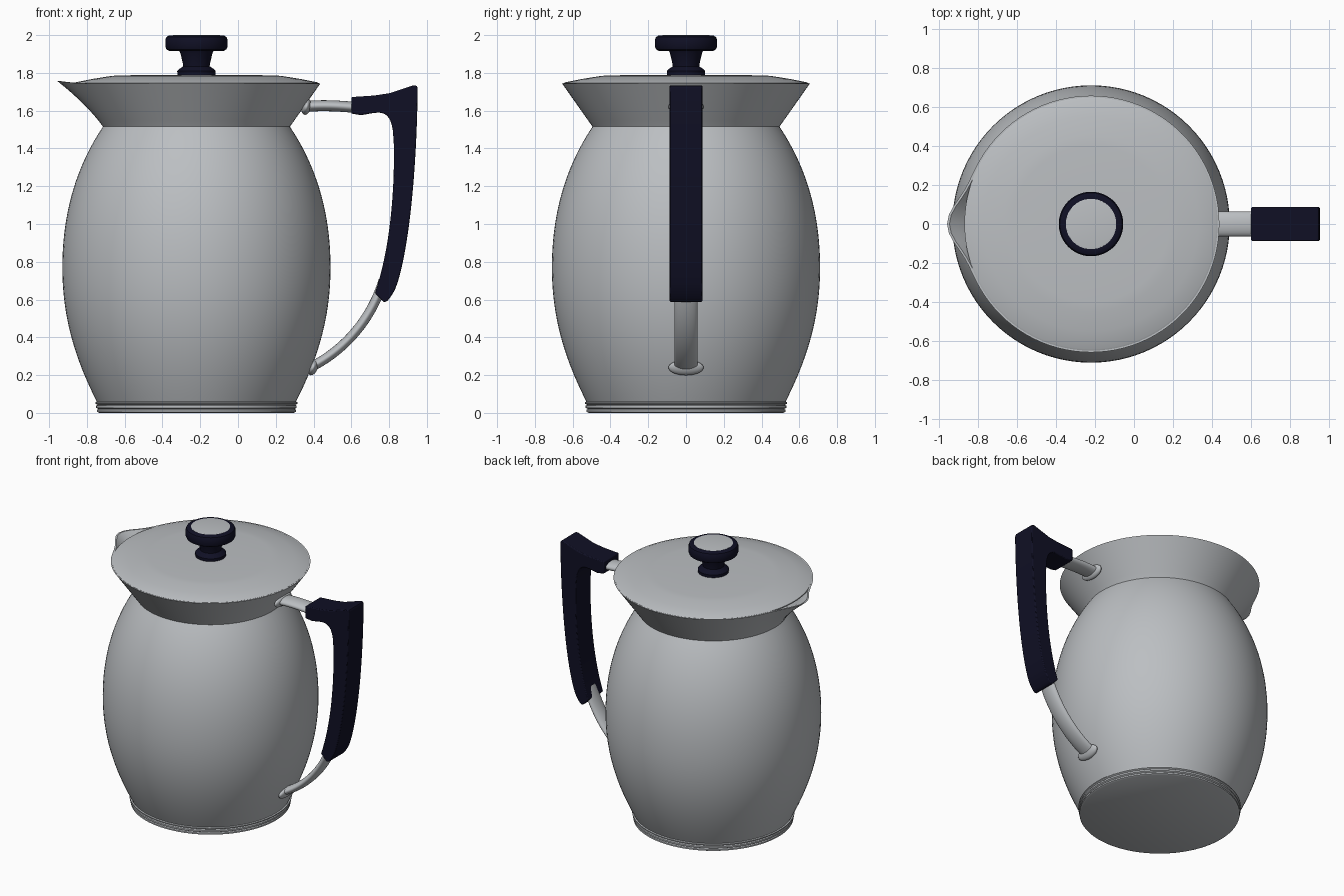
import bpy, bmesh, math
from mathutils import Vector
from mathutils.geometry import interpolate_bezier

if "Cube" in bpy.data.objects:
    bpy.data.objects.remove(bpy.data.objects["Cube"], do_unlink=True)

AXIS_X = -0.22  # centre line of the jug
SEGMENTS = 96


def material(name, colour):
    mat = bpy.data.materials.new(name)
    mat.use_nodes = True
    mat.diffuse_color = colour
    mat.node_tree.nodes["Principled BSDF"].inputs["Base Color"].default_value = colour
    return mat


steel = material("brushed steel", (0.50, 0.52, 0.54, 1))
navy = material("dark navy", (0.005, 0.005, 0.018, 1))


def finish(bm, name, mat, angle=35):
    bmesh.ops.remove_doubles(bm, verts=bm.verts, dist=1e-5)
    bmesh.ops.recalc_face_normals(bm, faces=bm.faces)
    mesh = bpy.data.meshes.new(name)
    bm.to_mesh(mesh)
    bm.free()
    mesh.materials.append(mat)
    obj = bpy.data.objects.new(name, mesh)
    bpy.context.collection.objects.link(obj)
    bpy.ops.object.select_all(action="DESELECT")
    obj.select_set(True)
    bpy.context.view_layer.objects.active = obj
    bpy.ops.object.shade_smooth_by_angle(angle=math.radians(angle))
    return obj


def bridge(bm, rings, closed=False):
    pairs = list(zip(rings, rings[1:]))
    if closed:
        pairs.append((rings[-1], rings[0]))
    for a, b in pairs:
        for i in range(len(a)):
            j = (i + 1) % len(a)
            bm.faces.new((a[i], a[j], b[j], b[i]))


def lathe(name, profile, mat, shape=None, closed=False):
    """Turn a (radius, z) profile; open ends are capped."""
    bm = bmesh.new()
    rings = []
    for r, z in profile:
        ring = []
        for i in range(SEGMENTS):
            a = math.tau * i / SEGMENTS
            rr, zz = shape(r, z, a) if shape else (r, z)
            ring.append(bm.verts.new((AXIS_X + rr * math.cos(a), rr * math.sin(a), zz)))
        rings.append(ring)
    bridge(bm, rings, closed)
    if not closed:
        bm.faces.new(rings[0])
        bm.faces.new(rings[-1])
    return finish(bm, name, mat)


def bezier(a, b, c, d, count):
    pts = [Vector((p[0], 0, p[1])) for p in (a, b, c, d)]
    return [(p.x, p.z) for p in interpolate_bezier(*pts, count)]


def rod(name, path, half_width, half_thick):
    """Sweep a flattened oval along a path in the xz plane."""
    bm = bmesh.new()
    rings = []
    for i, (x, z) in enumerate(path):
        p, q = path[max(i - 1, 0)], path[min(i + 1, len(path) - 1)]
        side = Vector((p[1] - q[1], 0, q[0] - p[0])).normalized()
        ring = []
        for k in range(24):
            a = math.tau * k / 24
            pos = Vector((x, half_width * math.sin(a), z)) + side * half_thick * math.cos(a)
            ring.append(bm.verts.new(pos))
        rings.append(ring)
    bridge(bm, rings)
    bm.faces.new(rings[0])
    bm.faces.new(rings[-1])
    return finish(bm, name, steel)


def mount(name, x, z, tilt):
    """Flattened oval pad where a rod meets the jug."""
    bm = bmesh.new()
    bmesh.ops.create_uvsphere(bm, u_segments=32, v_segments=16, radius=1)
    obj = finish(bm, name, steel)
    obj.scale = (0.025, 0.093, 0.043)
    obj.location = (x, 0, z)
    obj.rotation_euler.y = tilt


# Barrel body
lower = bezier((0.525, 0.055), (0.64, 0.28), (0.71, 0.5), (0.71, 0.77), 20)
upper = bezier((0.71, 0.77), (0.71, 1.05), (0.64, 1.30), (0.495, 1.515), 20)
lathe("body", lower + upper[1:], steel)

# Beaded foot
lathe("foot", [(0.515, 0), (0.527, 0.006), (0.527, 0.016), (0.52, 0.021),
               (0.531, 0.027), (0.531, 0.038), (0.524, 0.043),
               (0.535, 0.049), (0.535, 0.056), (0.525, 0.061)], steel)


# Flared collar, pulled out to a pouring lip on -x
def lip(r, z, a):
    off = abs(a - math.pi)
    pull = math.exp(-(off / 0.2) ** 2) * max(0, (z - 1.515) / 0.23) ** 2
    return r + 0.08 * pull, z + 0.012 * pull


flare = [(0.497 + 0.16 * t / 8, 1.518 + 0.227 * t / 8) for t in range(9)]
inner = [(r - 0.012, z) for r, z in reversed(flare)]
lathe("collar", [(0.492, 1.51)] + flare + inner, steel, lip, closed=True)

# Shallow lid
lathe("lid", [(0.635, 1.73), (0.648, 1.738), (0.648, 1.746), (0.64, 1.75),
              (0.55, 1.768), (0.45, 1.784), (0.40, 1.787), (0.2, 1.789), (0.05, 1.79)], steel)

# Knob with a steel cap
lathe("knob", [(0.10, 1.78), (0.102, 1.81), (0.095, 1.818), (0.07, 1.835),
               (0.072, 1.85), (0.085, 1.905), (0.09, 1.915), (0.145, 1.917),
               (0.159, 1.925), (0.165, 1.94), (0.165, 1.975), (0.159, 1.99),
               (0.145, 1.998), (0.13, 1.998)], navy)
lathe("knob_cap", [(0.13, 1.992), (0.129, 1.9985), (0.12, 2.0)], steel)

# Handle rods and their pads
rod("upper_rod", bezier((0.34, 1.62), (0.42, 1.63), (0.52, 1.628), (0.64, 1.615), 10), 0.064, 0.029)
rod("lower_rod", bezier((0.37, 0.235), (0.55, 0.32), (0.70, 0.48), (0.77, 0.70), 20), 0.062, 0.026)
mount("upper_mount", 0.362, 1.62, math.radians(15))
mount("lower_mount", 0.397, 0.24, math.radians(22))

# Grip: curved outline extruded across y
outline = [(0.60, 1.585), (0.60, 1.672), (0.72, 1.68), (0.80, 1.692)]
outline += bezier((0.925, 1.733), (0.945, 1.738), (0.951, 1.73), (0.951, 1.71), 5)
outline += bezier((0.951, 1.69), (0.945, 1.30), (0.91, 0.90), (0.845, 0.69), 16)
outline += bezier((0.83, 0.65), (0.80, 0.60), (0.79, 0.585), (0.77, 0.587), 6)
outline += bezier((0.725, 0.635), (0.80, 0.85), (0.83, 1.15), (0.825, 1.42), 16)
outline += bezier((0.823, 1.45), (0.82, 1.56), (0.79, 1.60), (0.72, 1.588), 8)
outline += [(0.65, 1.576)]
bm = bmesh.new()
rings = [[bm.verts.new((x, y, z)) for x, z in outline] for y in (-0.087, 0.087)]
bridge(bm, rings)
for ring in rings:
    bm.faces.new(ring)
grip = finish(bm, "handle_grip", navy)
bevel = grip.modifiers.new("soft edges", "BEVEL")
bevel.width = 0.006
bevel.segments = 2
bevel.limit_method = "ANGLE"
bevel.angle_limit = math.radians(50)
